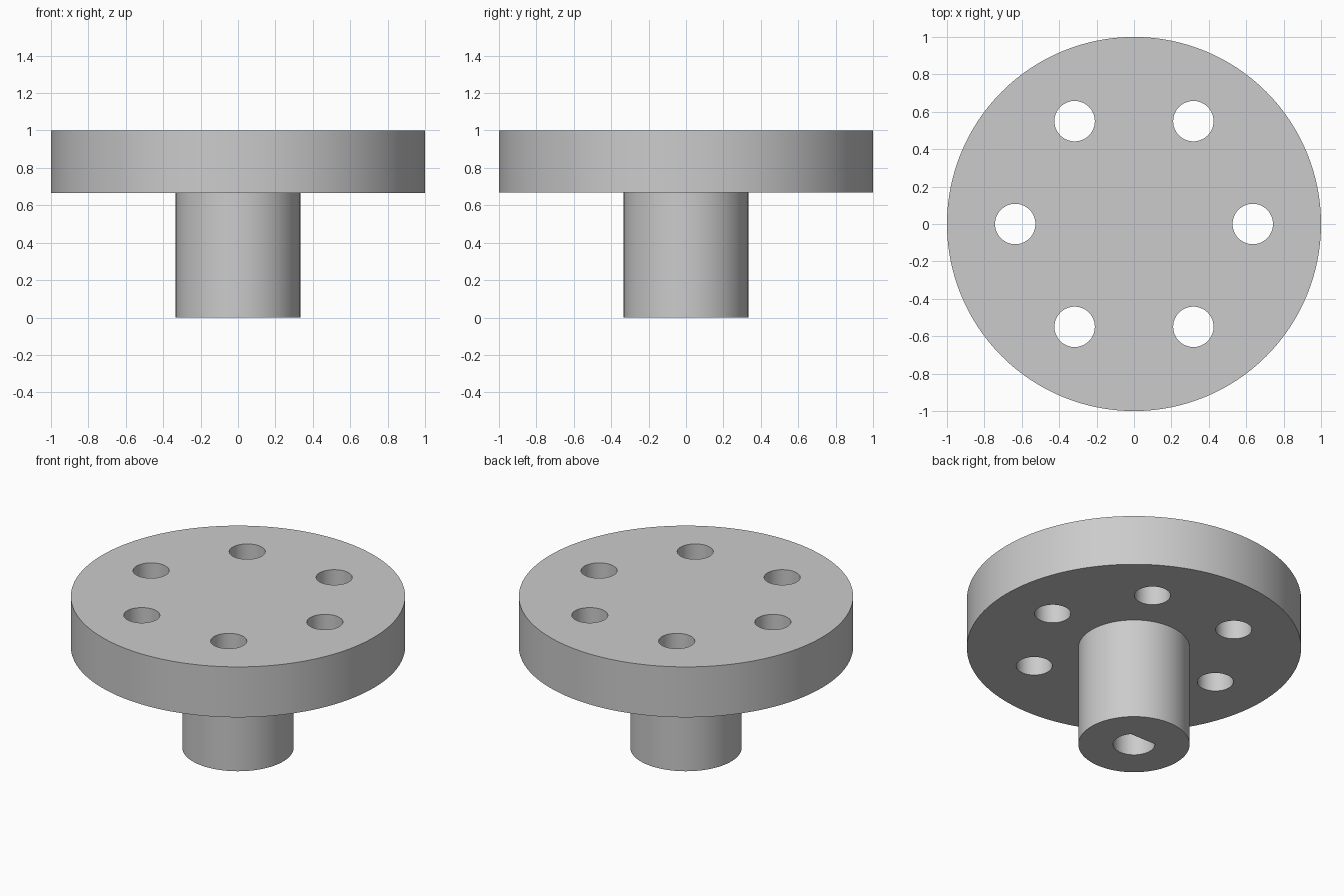
import bpy
from math import cos, sin, tau

default = bpy.data.objects.get("Cube")
if default:
    bpy.data.objects.remove(default, do_unlink=True)

FLANGE_R, HUB_R, BORE_R, HOLE_R = 1.0, 0.333, 0.125, 0.108
HEIGHT, FLANGE_Z = 1.0, 0.667
HOLE_CIRCLE, HOLES, FLAT_Y = 0.635, 6, 0.083

grey = bpy.data.materials.new("plain grey")
grey.use_nodes = True
colour = (0.6, 0.6, 0.6, 1)
grey.diffuse_color = colour
grey.node_tree.nodes["Principled BSDF"].inputs["Base Color"].default_value = colour


def cylinder(name, radius, z0, z1, x=0, y=0, sides=96):
    bpy.ops.mesh.primitive_cylinder_add(
        vertices=sides, radius=radius, depth=z1 - z0, location=(x, y, (z0 + z1) / 2))
    obj = bpy.context.object
    obj.name = obj.data.name = name
    obj.data.materials.append(grey)
    return obj


def cut(target, cutter):
    mod = target.modifiers.new("cut", 'BOOLEAN')
    mod.operation, mod.solver, mod.object = 'DIFFERENCE', 'EXACT', cutter
    bpy.context.view_layer.objects.active = target
    bpy.ops.object.modifier_apply(modifier=mod.name)
    bpy.data.objects.remove(cutter, do_unlink=True)


# Round flange with a ring of through holes
flange = cylinder("flange", FLANGE_R, FLANGE_Z, HEIGHT, sides=128)
for i in range(HOLES):
    a = tau * i / HOLES
    cut(flange, cylinder("hole_cutter", HOLE_R, FLANGE_Z - 0.1, HEIGHT + 0.1,
                         HOLE_CIRCLE * cos(a), HOLE_CIRCLE * sin(a), 64))

# Hub below the flange
hub = cylinder("hub", HUB_R, 0, FLANGE_Z)

# D-shaped shaft bore: a round cutter with its back side trimmed flat
bore = cylinder("bore_cutter", BORE_R, -0.1, FLANGE_Z + 0.1, sides=64)
bpy.ops.mesh.primitive_cube_add(size=1, location=(0, FLAT_Y + 0.5, 0.3))
trim = bpy.context.object
trim.scale.z = 3
bpy.context.view_layer.update()
cut(bore, trim)
cut(hub, bore)

# Crisp rims, smooth round walls
for obj in (flange, hub):
    bpy.ops.object.select_all(action='DESELECT')
    obj.select_set(True)
    bpy.context.view_layer.objects.active = obj
    bpy.ops.object.shade_smooth_by_angle(angle=0.5)
